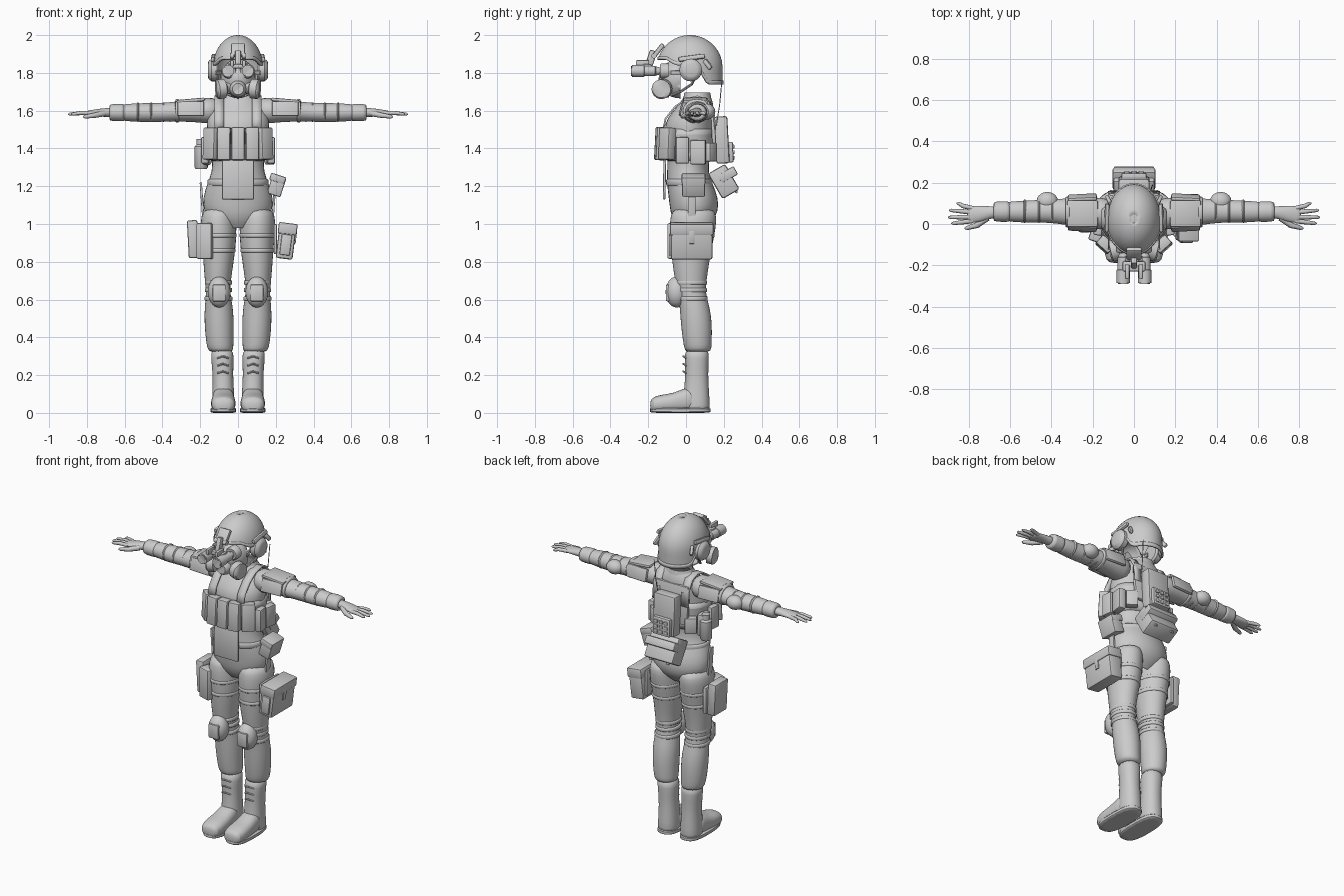
import bpy, bmesh, math
from mathutils import Vector, Matrix, Euler

if "Cube" in bpy.data.objects:
    bpy.data.objects.remove(bpy.data.objects["Cube"])

UNIT = 0.01  # all measures below are in hundredths
grey = bpy.data.materials.new("plain_grey")
grey.use_nodes = True
grey.diffuse_color = (0.6, 0.6, 0.6, 1)
grey.node_tree.nodes["Principled BSDF"].inputs["Base Color"].default_value = (0.6, 0.6, 0.6, 1)
parts = []


def finish(name, bm, subdivide=0, thickness=0):
    bmesh.ops.recalc_face_normals(bm, faces=bm.faces)
    bmesh.ops.scale(bm, vec=(UNIT, UNIT, UNIT), verts=bm.verts)
    mesh = bpy.data.meshes.new(name)
    bm.to_mesh(mesh)
    bm.free()
    mesh.materials.append(grey)
    obj = bpy.data.objects.new(name, mesh)
    bpy.context.collection.objects.link(obj)
    if thickness:
        mod = obj.modifiers.new("thickness", 'SOLIDIFY')
        mod.thickness = thickness * UNIT
    if subdivide:
        mod = obj.modifiers.new("smooth", 'SUBSURF')
        mod.levels = mod.render_levels = subdivide
    parts.append(obj)
    return obj


def pair(obj):
    """Rename a part as the left one and add its mirrored right twin."""
    base = obj.name
    obj.name = "left_" + base
    twin = obj.copy()
    twin.data = obj.data.copy()
    twin.name = "right_" + base
    twin.data.transform(Matrix.Diagonal((-1, 1, 1, 1)))
    twin.data.flip_normals()
    bpy.context.collection.objects.link(twin)
    parts.append(twin)


def skin(name, rings, caps=True, closed=True, **options):
    bm = bmesh.new()
    rows = [[bm.verts.new(p) for p in ring] for ring in rings]
    n = len(rows[0])
    for low, high in zip(rows, rows[1:]):
        for i in range(n if closed else n - 1):
            j = (i + 1) % n
            bm.faces.new((low[i], low[j], high[j], high[i]))
    if caps:
        bm.faces.new(rows[0])
        bm.faces.new(rows[-1])
    return finish(name, bm, **options)


def loft(name, axis, rows, power=1.0, caps=True, sides=16, subdivide=1):
    """Rows are (position along axis, two centres, two radii)."""
    rings = []
    for t, a, b, ra, rb in rows:
        ring = []
        for i in range(sides):
            angle = math.tau * (i + 0.5) / sides
            c, s = math.cos(angle), math.sin(angle)
            u = a + ra * math.copysign(abs(c) ** power, c)
            v = b + rb * math.copysign(abs(s) ** power, s)
            ring.append({'x': (t, u, v), 'y': (u, t, v), 'z': (u, v, t)}[axis])
        rings.append(ring)
    return skin(name, rings, caps, subdivide=subdivide)


def tube(name, points, radii, sides=16):
    points = [Vector(p) for p in points]
    if not isinstance(radii, (list, tuple)):
        radii = [radii] * len(points)
    last = len(points) - 1
    rings, turn, before = [], None, None
    for k, p in enumerate(points):
        d = (points[min(k + 1, last)] - points[max(k - 1, 0)]).normalized()
        turn = before.rotation_difference(d) @ turn if before else d.to_track_quat('Z', 'Y')
        before = d
        rings.append([p + turn @ Vector((radii[k] * math.cos(math.tau * i / sides),
                                         radii[k] * math.sin(math.tau * i / sides), 0))
                      for i in range(sides)])
    return skin(name, rings)


def box(name, centre, size, turn=(0, 0, 0), bevel=0.8):
    bm = bmesh.new()
    bmesh.ops.create_cube(bm, size=1)
    bmesh.ops.scale(bm, vec=size, verts=bm.verts)
    bmesh.ops.bevel(bm, geom=bm.edges[:], offset=min(bevel, min(size) * 0.4), segments=2,
                    profile=0.5, affect='EDGES')
    rotation = Euler([math.radians(a) for a in turn]).to_matrix()
    bmesh.ops.rotate(bm, matrix=rotation, verts=bm.verts)
    bmesh.ops.translate(bm, vec=centre, verts=bm.verts)
    return finish(name, bm)


def ellipsoid(name, centre, radii, keep=None):
    bm = bmesh.new()
    bmesh.ops.create_uvsphere(bm, u_segments=28, v_segments=16, radius=1)
    if keep:
        bmesh.ops.bisect_plane(bm, geom=bm.verts[:] + bm.edges[:] + bm.faces[:], plane_co=(0, 0, 0),
                               plane_no=keep, clear_inner=True)
    bmesh.ops.scale(bm, vec=radii, verts=bm.verts)
    bmesh.ops.translate(bm, vec=centre, verts=bm.verts)
    return finish(name, bm, thickness=0.5 if keep else 0)


def strap(name, x, width, path):
    rings = [[(x - width / 2, y, z), (x + width / 2, y, z)] for y, z in path]
    return skin(name, rings, caps=False, closed=False, thickness=0.9)


# Body and legs
loft("torso", 'z', [(98, 0, 3, 8, 7), (103, 0, 4, 17, 12), (110, 0, 4.5, 19.5, 13.5),
                    (118, 0, 3, 18, 13), (125, 0, 1, 15, 11.5), (131, 0, 1, 13.5, 11),
                    (140, 0, 2, 15, 12), (150, 0, 1, 17, 13), (156, 0, 2, 17, 12.5),
                    (162, 0, 5, 15, 10), (166, 0, 6, 11, 8), (169, 0, 6, 7.5, 6.5)], caps=False)
loft("collar", 'z', [(165, 0, 6, 10, 8), (167, 0, 6, 9, 7.5), (169.5, 0, 6, 8, 7)], caps=False)
pair(loft("trouser_leg", 'z', [(109, 10, 4, 8, 11), (104, 10.3, 4, 9.5, 12.5), (98, 10.3, 3.5, 9.7, 12.5),
                               (90, 10, 3, 9.2, 11.5), (80, 10.3, 2.5, 8.2, 10), (70, 10.7, 2.5, 7, 8.5),
                               (63, 10.5, 3, 6.4, 7.5), (57, 10.2, 4.5, 7.6, 8), (48, 10, 5.5, 8, 8.5),
                               (38, 9.7, 6, 7.4, 7.8), (34, 9.3, 6.3, 7, 7.3), (32, 9, 6.3, 6.2, 6.6)]))

# Boots
pair(loft("boot_shaft", 'z', [(34, 8.4, 5.8, 6, 6.3), (30, 8.3, 5.7, 6.2, 6.6), (20, 8, 5.7, 5.4, 6),
                              (12, 7.8, 5.5, 5.8, 6.8), (3, 7.8, 5.5, 6.2, 7.3), (0.5, 7.8, 5.5, 6, 7)], 0.9))
pair(loft("boot_foot", 'y', [(-19, 7.8, 3.8, 3.5, 2.5), (-17.5, 7.8, 4.4, 6, 4.2), (-12, 7.8, 5, 6.8, 4.9),
                             (-6, 7.8, 5.4, 6.4, 5.2), (0, 7.8, 7, 6, 6.8), (6, 7.8, 7, 6, 6.8)], 0.8))
pair(loft("boot_sole", 'z', [(0, 7.8, -3, 6.6, 16), (0.3, 7.8, -3, 6.9, 16.3),
                             (2.5, 7.8, -3, 6.9, 16.3), (2.8, 7.8, -3, 6.5, 16)], 0.7))
for z in (21, 25, 29):
    pair(tube("boot_lace", [(5, 0, z), (8, -1.4, z + 1), (11, 0, z)], 0.5, 8))

# Knee pads and leg bands
pair(ellipsoid("knee_pad", (10, -5, 64), (6, 5.8, 8.2)))
pair(box("knee_pad_cap", (10, -9.7, 63.5), (7, 2, 9), bevel=0.9))
for z, centre, rx, ry in ((94, 3.2, 9.8, 12.3), (86, 2.8, 9.3, 11.3), (69, 2.5, 7.4, 8.8), (65, 2.8, 7.4, 8.6),
                          (60.5, 3.5, 7.6, 8.2)):
    pair(loft("leg_band", 'z', [(z + h, 10.3, centre, rx, ry) for h in (-1.2, -1, 1, 1.2)]))

# Arms and pads
pair(loft("sleeve", 'x', [(10, 5, 160, 7, 7), (16, 5, 160, 8, 7), (24, 5.5, 160, 7.6, 6),
                          (33, 6, 159.5, 6.5, 5.4), (42, 6.3, 159, 5.6, 5), (50, 6, 159, 5.6, 5.2),
                          (60, 6, 159, 5, 4.6), (63, 6, 159, 4.5, 4)]))
pair(loft("cuff", 'x', [(60, 6, 159, 4.6, 4.4), (60.6, 6, 159, 5.2, 4.8), (67.5, 6, 159, 5, 4.6),
                        (68.2, 6, 159, 4.4, 4)]))
for x in (36, 39.5, 46, 53):
    pair(loft("sleeve_fold", 'x', [(x + h, 6.2, 159.2, r, r - 0.6) for h, r in ((-1, 5.6), (0, 6.1), (1, 5.6))]))
pair(ellipsoid("elbow_pad", (42, 11, 159.5), (5.2, 4.5, 4.2)))
pair(box("shoulder_plate", (25, 5, 165.4), (15, 13, 1.8), (0, 5, 0)))
pair(box("shoulder_front_plate", (25, -1.8, 161), (14, 2, 8), (-14, 0, 3)))
pair(box("shoulder_back_plate", (25, 12.8, 161), (14, 2, 8), (14, 0, -3)))
pair(loft("upper_arm_band", 'x', [(x, 5.8, 160, 7.6, 6.3) for x in (31, 31.3, 33, 33.3)]))

# Hands
pair(loft("palm", 'x', [(65, 6, 159, 3, 2.8), (70, 5.5, 159, 3, 2.4), (74, 5, 159, 4, 2),
                        (79, 4.5, 158.5, 4.2, 1.6), (81, 4.5, 158.5, 3.8, 1.2)]))
for y, spread, tip in ((7.6, 2.4, 86), (5.6, 1, 89.5), (3.4, -0.2, 90), (1.5, -1.2, 88.5)):
    pair(tube("finger", [(78, y, 158.6), (83, y + spread / 2, 158.8), (tip - 1, y + spread, 158.2),
                         (tip, y + spread, 158)], (1.1, 1.1, 0.8, 0.3), 10))
pair(tube("thumb", [(71, 3, 158.5), (76, -0.6, 157.5), (81, -2, 156.8), (82, -2.1, 156.7)],
          (1.6, 1.4, 1, 0.4), 10))

# Vest, chest pouches and belt
loft("vest_band", 'z', [(z, 0, 1.5, rx, ry) for z, rx, ry in
                        ((133, 14.5, 12), (133.5, 15.5, 12.8), (150, 17.3, 13.8), (151, 16.6, 13))], 0.85)
box("chest_pouch", (0, -13.8, 142.5), (7, 5.4, 17.5), (-3, 0, 0))
pair(box("chest_pouch_inner", (7.3, -13.4, 142.5), (7, 5.4, 17.5), (-3, 0, 8)))
pair(box("chest_pouch_outer", (14, -10, 142.5), (8, 5.4, 17), (-3, 0, 42)))
pair(box("side_pouch_front", (17.3, -2, 139), (4, 7, 14), (0, 0, 6)))
pair(box("side_pouch_rear", (16.8, 6.5, 138), (4.5, 8, 13), (0, 0, -8)))
pair(box("rear_small_pouch", (12.5, 13, 138), (7, 4.5, 10), (0, 0, -35)))
pair(strap("vest_strap", 10, 5, [(-12.5, 150), (-11.2, 156), (-6, 162.5), (0, 166.5), (6, 168),
                                 (11.5, 166), (15, 160), (16, 150)]))
box("vest_back_panel", (0, 14.5, 150), (24, 2.2, 24), (3, 0, 0))
box("front_flap", (0, -11.4, 123.5), (17, 1.4, 21), (-1, 0, 0))
loft("belt", 'z', [(z, 0, 1.8, 16.6, 12.6) for z in (120, 120.4, 123.6, 124)])

# Back pack, keypad unit and lower pouch
box("back_pack", (0, 19, 144.5), (15, 7, 25), (3, 0, 0), 1.2)
box("keypad_unit", (0, 23, 138), (12, 4, 11), (3, 0, 0))
for column in (-1, 0, 1):
    for row in (-1, 0, 1):
        box("keypad_button", (3.4 * column, 25, 138 + 3 * row), (2.4, 1.4, 2), bevel=0.4)
box("lower_pouch", (0, 20, 122.5), (20, 10.5, 15.5), (30, 0, 0), 1.2)
box("lower_pouch_lid", (0, 22, 126), (20.6, 10, 5), (30, 0, 0))
pair(box("lower_pouch_clip", (6, 25.5, 119), (2, 1.2, 6), (30, 0, 0), 0.3))
tube("radio_can", [(-19.5, 8, z) for z in (129, 130, 141, 142, 145)], (2.8, 3.5, 3.5, 2.4, 2.4))
box("radio_bracket", (-16.5, 8, 135), (3, 5, 8))

# Hip and thigh gear
box("hip_pouch", (20.5, 4, 120.5), (7.5, 12, 11), (0, 18, 0))
box("hip_pouch_lid", (21, 4, 124), (8.4, 12.6, 4), (0, 18, 0))
box("thigh_pouch", (25.5, 3, 91), (9, 22, 19), (0, 7, 0), 1.2)
box("thigh_pouch_lid", (26.3, 3, 97.5), (10, 23, 6), (0, 7, 0))
box("thigh_pouch_front", (25.3, -8.3, 89), (5.5, 1.6, 11), (0, 7, 0))
box("thigh_pouch_panel", (19.8, 3, 92), (1.6, 18, 16))
box("thigh_pouch_clip", (30.3, 3, 93), (1.2, 3, 7), (0, 7, 0), 0.4)
box("holster", (-23.8, 2.5, 92), (5.5, 13, 20), (0, -3, 0), 1)
box("thigh_front_panel", (-17, -5, 91), (8.5, 8, 19), (0, 0, -18), 1)
box("holster_panel", (-20.2, 3, 91), (2.4, 15, 17))
pair(box("thigh_hanger", (18.8, 3, 109), (1.2, 4, 26), (0, 4, 0), 0.3))


# Helmet shell with a rim that drops behind the ears
def step(value, low, high):
    t = min(max((value - low) / (high - low), 0), 1)
    return t * t * (3 - 2 * t)


def helmet_point(azimuth, share, grow=0.0):
    turn = abs(azimuth)
    rim = 187 - 3 * step(turn, 0.7, 1.2) - 10 * step(turn, 1.7, 2.2)
    angle = share * math.acos((rim - 183) / 17)
    r = math.sin(min(angle, math.pi / 2))
    return Vector(((13.2 + grow) * r * math.sin(azimuth), 2 - (17.3 + grow) * r * math.cos(azimuth),
                   183 + (17 + grow) * math.cos(angle)))


turns = [math.tau * i / 48 - math.pi for i in range(48)]
skin("helmet_shell", [[helmet_point(a, k / 14) for a in turns] for k in range(15)][1:],
     caps=False, thickness=0.8)
skin("helmet_crown", [[helmet_point(a, k) for a in turns] for k in (0.002, 1 / 14)])
skin("helmet_rim", [[helmet_point(a, k, 0.5) for a in turns] for k in (0.93, 0.96, 1)],
     caps=False, thickness=1)
pair(box("helmet_rail", (13.2, 3, 188), (2, 14, 2.6), (8, -12, 0)))
pair(box("helmet_rail_rear", (12.2, 11.5, 184.5), (2, 6, 2.6), (-50, 0, -25)))
pair(tube("ear_cup", [(x, 2.5, 181.5) for x in (10, 11, 14, 15.5, 16)], (5, 6, 6, 4.8, 3.5), 20))
pair(tube("chin_strap", [(12.5, 5, 178), (11, 3, 174), (8, -3, 170), (4, -8, 168)], 0.7, 8))
tube("antenna_wire", [(9, 19, 176), (8.6, 17.8, 163), (8, 16, 152)], 0.25, 6)

# Gas mask
ellipsoid("mask_face", (0, -3, 177), (9.3, 11.5, 10.5), keep=(0, -1, 0))
pair(tube("mask_lens", [(4.8, y, 181) for y in (-9, -13, -13.8, -13.2)], (4, 4, 3.4, 2.8), 20))
tube("mask_valve", [(0, y, 171.5) for y in (-9, -14, -16, -17, -16.5)], (4.6, 4.4, 3.8, 3, 2), 20)
pair(tube("mask_filter", [(5, -10.5, 172), (7, -12, 171.7), (7.3, -12.2, 171.7), (10.8, -13.2, 171.3),
                          (11.3, -13.3, 171.3), (11.4, -13.3, 171.3)], (3, 3, 5.2, 5.2, 4.4, 2.5), 20))
pair(box("mask_strap", (10, -3, 180), (1, 11, 2.4), (0, 0, 18), 0.3))

# Night vision goggles and their helmet mount
pair(tube("goggle_tube", [(5.2, y, 181) for y in (-14, -16, -16.3, -22, -22.3, -28.5, -29, -28)],
          (2, 2.4, 2.8, 2.8, 3.2, 3.2, 2.7, 2.4), 18))
box("goggle_bridge", (0, -20.5, 183.5), (11, 5, 2.4))
pair(box("goggle_clamp", (3.2, -23, 185), (2, 7, 3.4), bevel=0.5))
box("mount_arm", (0, -18.5, 187.5), (3, 4, 9), (-18, 0, 0))
box("mount_plate", (0, -14.5, 192), (7.5, 2.4, 8), (-38, 0, 0))
pair(tube("mount_knob", [(2, -17, 189), (4.2, -17, 189)], 1.4, 12))

bpy.ops.object.select_all(action='DESELECT')
for obj in parts:
    obj.select_set(True)
bpy.context.view_layer.objects.active = parts[0]
bpy.ops.object.shade_smooth_by_angle(angle=math.radians(38))
